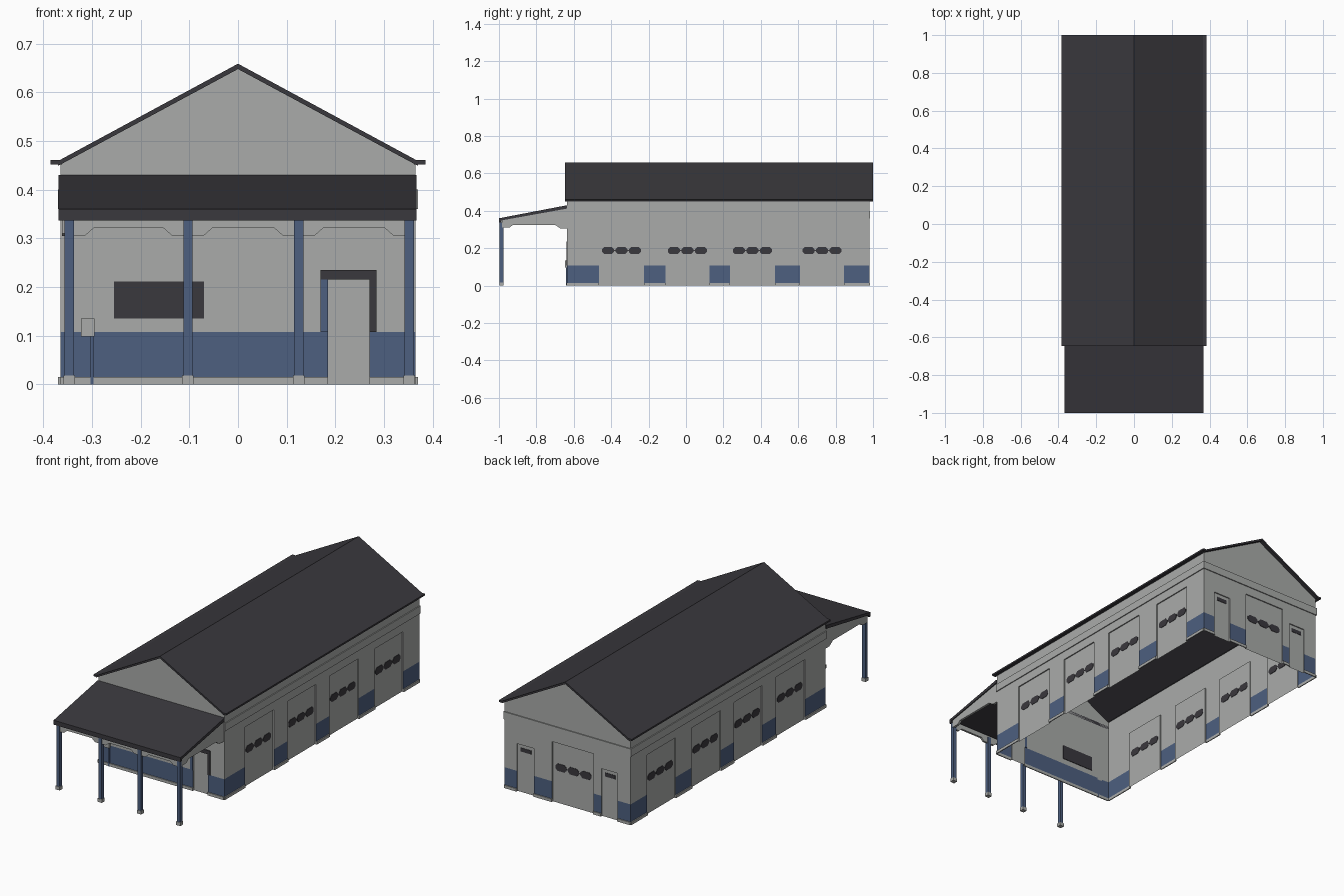
import bpy, bmesh, math
from mathutils import Vector

if "Cube" in bpy.data.objects:
    bpy.data.objects.remove(bpy.data.objects["Cube"])


def material(name, rgb):
    m = bpy.data.materials.new(name)
    m.diffuse_color = (*rgb, 1)
    m.use_nodes = True
    m.node_tree.nodes["Principled BSDF"].inputs["Base Color"].default_value = m.diffuse_color
    return m


GREY = material("light grey wall", (0.40, 0.41, 0.40))
BLUE = material("slate blue", (0.075, 0.115, 0.215))
DARK = material("charcoal", (0.042, 0.040, 0.047))


def finish(name, bm, mats):
    me = bpy.data.meshes.new(name)
    bm.to_mesh(me)
    bm.free()
    for m in mats:
        me.materials.append(m)
    ob = bpy.data.objects.new(name, me)
    bpy.context.collection.objects.link(ob)
    return ob


def prism(name, pts, depth, mat):
    """Extrude a planar 3D outline along the depth vector."""
    bm = bmesh.new()
    a = [bm.verts.new(p) for p in pts]
    b = [bm.verts.new(Vector(p) + Vector(depth)) for p in pts]
    bm.faces.new(a)
    bm.faces.new(b)
    n = len(a)
    for i in range(n):
        j = (i + 1) % n
        bm.faces.new((a[i], a[j], b[j], b[i]))
    bmesh.ops.recalc_face_normals(bm, faces=bm.faces)
    return finish(name, bm, [mat])


def box(name, x0, x1, y0, y1, z0, z1, mat):
    return prism(name, [(x0, y0, z0), (x1, y0, z0), (x1, y1, z0), (x0, y1, z0)],
                 (0, 0, z1 - z0), mat)


W, Y0, Y1 = 0.365, -0.635, 0.98
EAVE, RIDGE = 0.455, 0.648
BASE, WAIN, REC = 0.015, 0.107, 0.006

# side -> (position of point u at outward offset o)
SIDES = {
    "front": lambda u, o: (u, Y0 - o),
    "back": lambda u, o: (u, Y1 + o),
    "right": lambda u, o: (W + o, u),
    "left": lambda u, o: (-W - o, u),
}


def wall(side, u0, u1, doors, gable):
    """Thin wall: blue wainscot between recessed grey doors (start, end, height)."""
    at = SIDES[side]
    out = Vector((*at(0, 1), 0)) - Vector((*at(0, 0), 0))
    bm = bmesh.new()

    def face(pts, m=0):
        f = bm.faces.new([bm.verts.new((*at(u, o), z)) for u, o, z in pts])
        f.material_index = m
        f.normal_update()
        if f.normal.dot(out) < 0:
            f.normal_flip()

    def quad(a, b, z0, z1, m=0, o=0):
        face([(a, o, z0), (b, o, z0), (b, o, z1), (a, o, z1)], m)

    def solid(a, b):
        quad(a, b, 0, BASE)
        quad(a, b, BASE, WAIN, 1)
        quad(a, b, WAIN, EAVE)
        p, q = at(a, 0.0), at(b, 0.005)
        box(side + "_base_trim", min(p[0], q[0]), max(p[0], q[0]),
            min(p[1], q[1]), max(p[1], q[1]), 0, BASE, GREY)

    u = u0
    for a, b, h in doors:
        solid(u, a)
        quad(a, b, 0, h, 0, -REC)
        quad(a, b, h, EAVE)
        for e in (a, b):
            face([(e, 0, 0), (e, -REC, 0), (e, -REC, h), (e, 0, h)])
        face([(a, 0, h), (b, 0, h), (b, -REC, h), (a, -REC, h)])
        u = b
    solid(u, u1)
    if gable:
        face([(u0, 0, EAVE), (u1, 0, EAVE), (0, 0, RIDGE)])
    finish(side + "_wall", bm, [GREY, BLUE])


def plate(name, side, u, z, w, h, cut=0.0, mat=DARK, o=0.0, t=0.004):
    """Plate showing on both faces of a wall, with optional cut corners."""
    at = SIDES[side]
    w, h = w / 2, h / 2
    pts = [(w, -h + cut), (w, h - cut), (w - cut, h), (-w + cut, h),
           (-w, h - cut), (-w, -h + cut), (-w + cut, -h), (w - cut, -h)]
    if not cut:
        pts = pts[::2]
        pts = [(w, -h), (w, h), (-w, h), (-w, -h)]
    p = [(*at(u + a, o - t / 2), z + b) for a, b in pts]
    d = Vector(at(0, t)) - Vector(at(0, 0))
    return prism(name, p, (d.x, d.y, 0), mat)


def door_windows(side, c):
    for k in (-1, 0, 1):
        plate("door_window", side, c + k * 0.072, 0.187, 0.064, 0.038, 0.012, o=-REC)
    plate("door_window_bar", side, c, 0.187, 0.15, 0.006, o=-REC, t=0.003)


# Walls with their doors
bays = [(-0.465, -0.225, 0.315), (-0.11, 0.125, 0.315),
        (0.235, 0.475, 0.315), (0.61, 0.845, 0.315)]
for side in ("left", "right"):
    wall(side, Y0, Y1, bays, False)
    for a, b, h in bays:
        door_windows(side, (a + b) / 2)
wall("back", -W, W, [(-0.29, -0.195, 0.25), (-0.15, 0.09, 0.315), (0.195, 0.295, 0.25)], True)
door_windows("back", -0.03)
for c in (-0.243, 0.245):
    plate("side_door_window", "back", c, 0.222, 0.06, 0.02, o=-REC)
wall("front", -W, W, [(0.185, 0.27, 0.215)], True)

# Raised band under the eaves
for s in (-1, 1):
    box("side_band", min(s * W, s * 0.37), max(s * W, s * 0.37), Y0, Y1 + 0.005, 0.36, 0.4, GREY)
box("back_band", -0.37, 0.37, Y1, Y1 + 0.005, 0.36, 0.4, GREY)

# Front window, door frame and mailbox
plate("front_window", "front", -0.162, 0.173, 0.185, 0.076, t=0.006)
plate("door_frame_top", "front", 0.2275, 0.225, 0.115, 0.02, t=0.008)
plate("door_frame_right", "front", 0.2775, 0.161, 0.015, 0.108, t=0.008)
plate("door_frame_left", "front", 0.1775, 0.161, 0.015, 0.108, mat=BLUE, t=0.008)
box("mailbox", -0.323, -0.295, -0.648, Y0, 0.098, 0.135, GREY)
box("mailbox_pipe", -0.303, -0.297, -0.642, Y0, 0, 0.098, BLUE)

# Main gable roof: two slabs with eave gutters
for s in (-1, 1):
    prism("roof_slope", [(0, -0.647, 0.659), (s * 0.37, -0.647, 0.459),
                         (s * 0.37, -0.647, 0.449), (0, -0.647, 0.648)],
          (0, 1.647, 0), DARK)
    x = sorted((s * 0.362, s * 0.385))
    box("eave_gutter", x[0], x[1], -0.647, 1.0, 0.452, 0.461, DARK)

# Porch lean-to roof
prism("porch_roof", [(-0.369, -1.0, 0.36), (-0.369, -1.0, 0.337), (-0.369, -0.992, 0.337),
                     (-0.369, -0.985, 0.349), (-0.369, Y0, 0.412), (-0.369, Y0, 0.43)],
      (0.736, 0, 0), DARK)

# Porch side panels with haunched lower edge
for x in (-0.362, 0.35):
    prism("porch_side_panel", [(x, -0.985, 0.349), (x, -0.985, 0.31), (x, -0.945, 0.31),
                               (x, -0.925, 0.325), (x, -0.70, 0.325), (x, -0.67, 0.305),
                               (x, Y0, 0.305), (x, Y0, 0.412)], (0.012, 0, 0), GREY)

# Porch posts, feet and haunched front beams between posts
posts = [-0.347, -0.103, 0.125, 0.352]
for x in posts:
    box("porch_post", x - 0.0095, x + 0.0095, -0.996, -0.977, 0.015, 0.337, BLUE)
    box("post_foot", x - 0.012, x + 0.012, -0.998, -0.975, 0, 0.018, GREY)
for a, b in zip(posts, posts[1:]):
    y = -0.992
    prism("porch_beam", [(a, y, 0.345), (a, y, 0.305), (a + 0.032, y, 0.305),
                         (a + 0.05, y, 0.321), (b - 0.05, y, 0.321),
                         (b - 0.032, y, 0.305), (b, y, 0.305), (b, y, 0.345)],
          (0, 0.011, 0), GREY)
